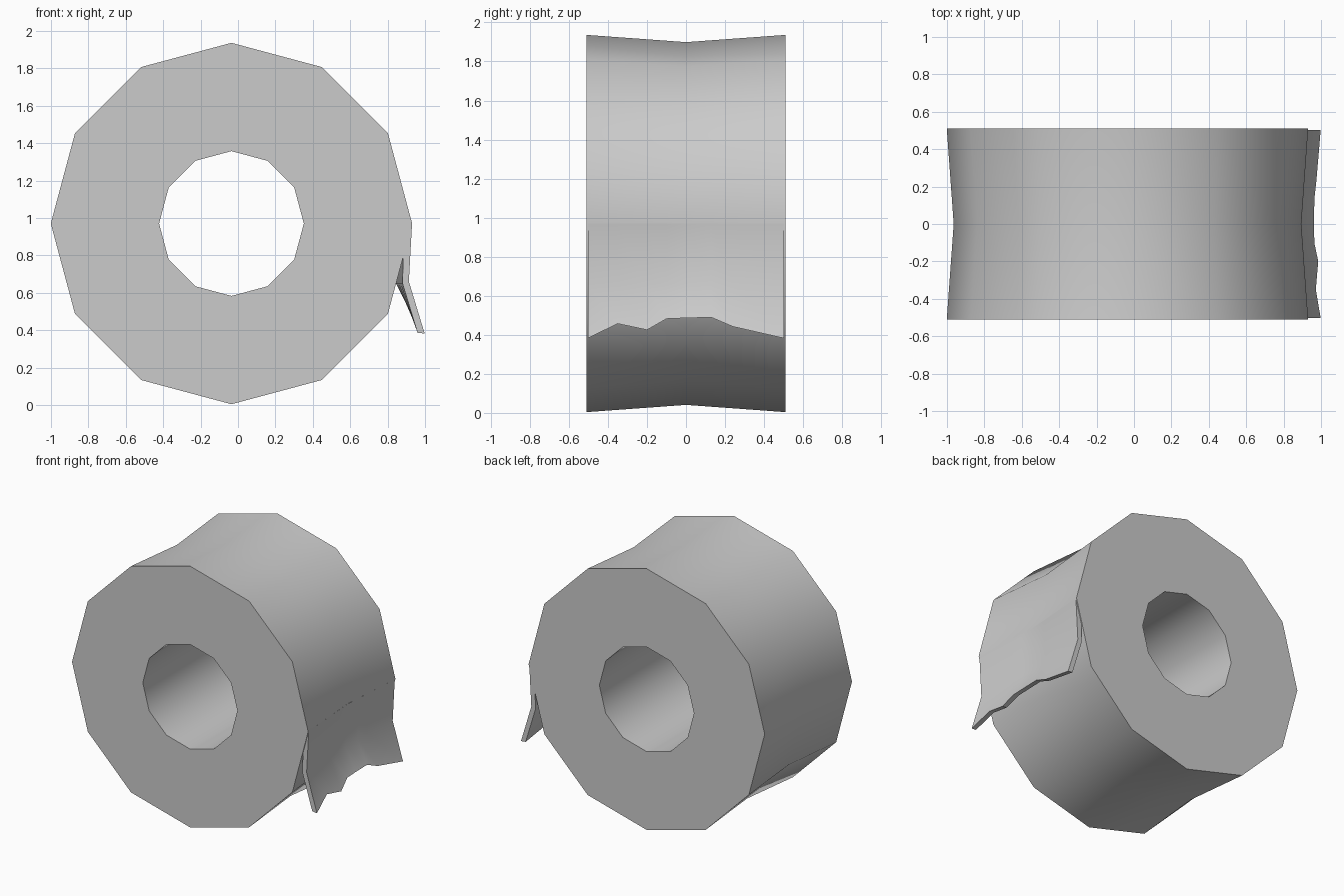
import bpy, bmesh
from math import cos, sin, pi, radians

if "Cube" in bpy.data.objects:
    bpy.data.objects.remove(bpy.data.objects["Cube"])

CX, CZ, HALF = -0.035, 0.97, 0.51
SIDES = 12


def finish(name, bm):
    bmesh.ops.recalc_face_normals(bm, faces=bm.faces)
    mesh = bpy.data.meshes.new(name)
    bm.to_mesh(mesh)
    bm.free()
    obj = bpy.data.objects.new(name, mesh)
    bpy.context.collection.objects.link(obj)
    bpy.ops.object.select_all(action='DESELECT')
    obj.select_set(True)
    bpy.context.view_layer.objects.active = obj
    bpy.ops.object.shade_smooth_by_angle(angle=radians(40))


def bridge(bm, a, b, closed=True):
    n = len(a)
    for i in range(n if closed else n - 1):
        j = (i + 1) % n
        bm.faces.new((a[i], a[j], b[j], b[i]))


# Paper roll: closed section (radius, y) swept round the core, pinched at mid width
bm = bmesh.new()
section = [(0.387, -HALF), (0.966, -HALF), (0.929, 0), (0.966, HALF), (0.387, HALF)]
rings = [[bm.verts.new((CX + r * cos(2 * pi * i / SIDES), y, CZ + r * sin(2 * pi * i / SIDES)))
          for i in range(SIDES)] for r, y in section]
for k in range(len(rings)):
    bridge(bm, rings[k], rings[(k + 1) % len(rings)])
finish("paper_roll", bm)

# Loose sheet end: bent strip with a ragged torn lower edge (y, x, z)
torn = [(-0.503, 0.998, 0.382), (-0.35, 0.972, 0.457), (-0.2, 0.985, 0.425),
        (-0.1, 0.964, 0.482), (0, 0.963, 0.486), (0.13, 0.964, 0.489),
        (0.24, 0.976, 0.442), (0.503, 0.998, 0.382)]
bm = bmesh.new()
loops = []
for y, x, z in torn:
    dip = 0.036 * (1 - abs(y) / HALF)
    outline = [(0.931 - dip, 0.97), (0.914 - dip, 0.66), (x, z),
               (x - 0.038, z + 0.004), (0.88 - dip, 0.65), (0.888 - dip, 0.96)]
    loops.append([bm.verts.new((px, y, pz)) for px, pz in outline])
for a, b in zip(loops, loops[1:]):
    bridge(bm, a, b)
# Side edges of the sheet
for lp in (loops[0], loops[-1]):
    bm.faces.new((lp[0], lp[1], lp[4], lp[5]))
    bm.faces.new((lp[1], lp[2], lp[3], lp[4]))
finish("loose_sheet", bm)
